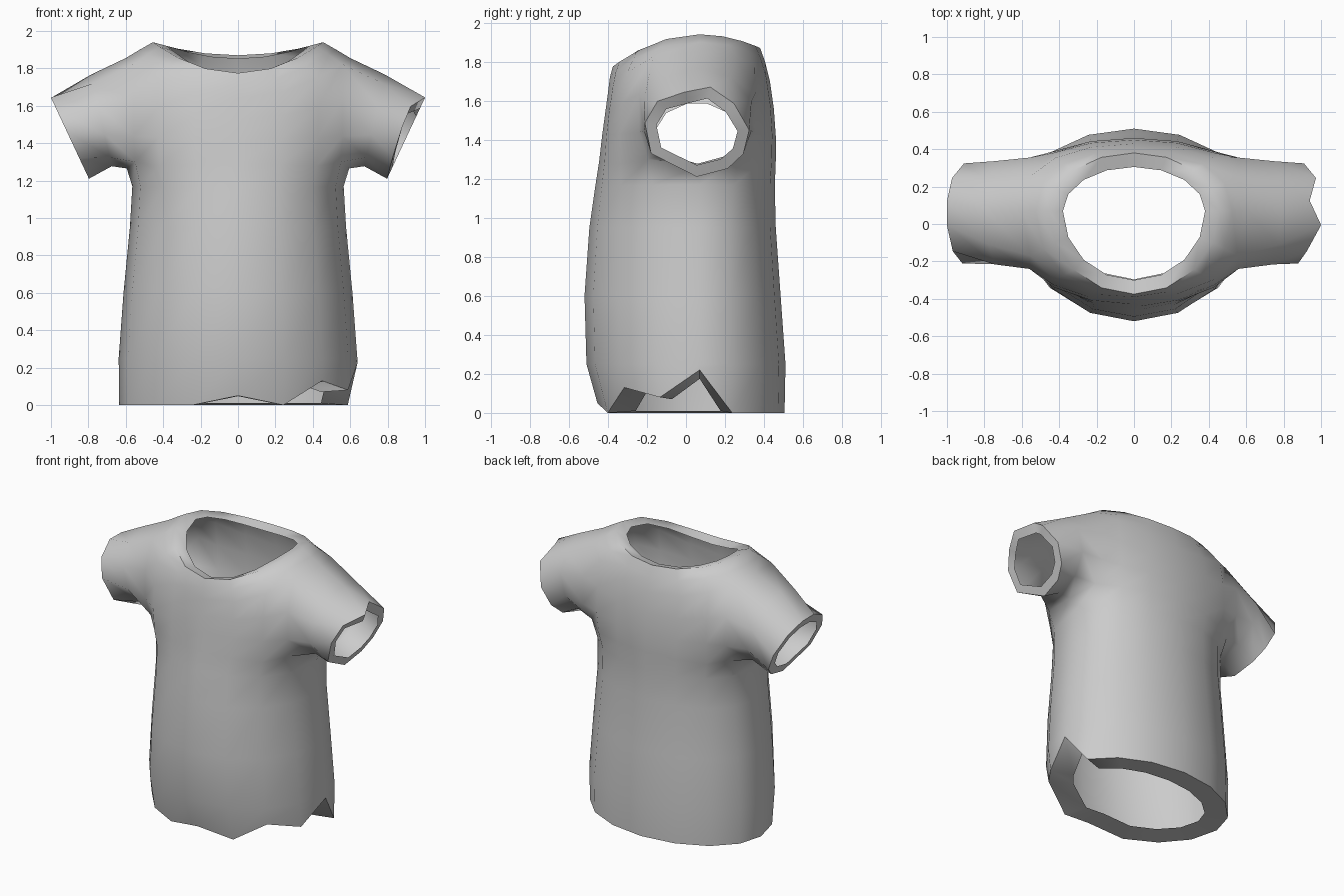
import bpy, math

if "Cube" in bpy.data.objects:
    bpy.data.objects.remove(bpy.data.objects["Cube"])

N = 16          # points around the torso: 0 = right, 4 = back, 8 = left, 12 = front
MID_Y = 0.07    # depth of the side seams

# z front, z side, z back, half width, y front, y back, roundness
RINGS = [
    (0.00, 0.00, 0.00, 0.635, -0.44, 0.505, 1.0),   # hem
    (0.25, 0.25, 0.25, 0.638, -0.51, 0.51, 1.0),
    (0.60, 0.60, 0.60, 0.612, -0.52, 0.485, 1.0),
    (0.95, 0.95, 0.95, 0.578, -0.495, 0.46, 0.95),
    (1.16, 1.17, 1.16, 0.565, -0.465, 0.455, 0.82),
    (1.29, 1.265, 1.29, 0.595, -0.445, 0.46, 0.7),  # armpit
    (1.42, 1.44, 1.42, 0.605, -0.43, 0.46, 0.58),
    (1.53, 1.65, 1.56, 0.605, -0.415, 0.45, 0.58),
    (1.64, 1.855, 1.70, 0.60, -0.40, 0.43, 0.7),    # shoulder
    (1.72, 1.90, 1.80, 0.525, -0.39, 0.405, 0.85),
    (1.775, 1.94, 1.87, 0.455, -0.375, 0.38, 1.0),  # neck
]
LOW, TOP = 5, 8                                       # rows bounding the sleeve holes
HEM_NOTCH = {12: 0.05, 14: 0.13, 15: 0.08, 0: 0.22}   # torn right hem
CUFF_NOTCH = {4: 0.06, 6: 0.045, 7: 0.04, 8: 0.02}    # torn right cuff
ROOT_ANGLES = [-54 + 36 * k for k in range(10)]
CUFF_ANGLES = [-54, -28, 5, 45, 75, 103, 138, 170, 210, 270]

verts, faces = [], []


def add(co):
    verts.append(co)
    return len(verts) - 1


def ring_point(r, i, w=0, dz=0):
    """Point i on torso ring r, set in by w and raised by dz."""
    zf, zs, zb, rx, yf, yb, rnd = RINGS[r]
    a = math.tau * i / N
    c, s = math.cos(a), math.sin(a)
    reach = (yb if s > 0 else yf) - MID_Y
    reach -= math.copysign(w, reach)
    y = MID_Y + reach * abs(s) ** rnd
    z = zs * c * c + (zb if s > 0 else zf) * s * s
    if LOW < r < TOP and i in (1, 7, 9, 15):          # widen the sleeve roots
        y = 0.355 if s > 0 else -0.24
    if r == LOW and i in (1, 7, 9, 15):               # soften the armpit corners
        z = 1.30
    return ((rx - w) * c, y, z + dz)


def hem_point(i, w=0, dz=0, depth=1):
    """Hem point, lifted towards the next ring where the hem is torn."""
    f = HEM_NOTCH.get(i, 0) / 0.25 * depth
    a, b = ring_point(0, i, w, dz), ring_point(1, i, w)
    return tuple(p + (q - p) * f for p, q in zip(a, b))


def sleeve_loop(side, angles, cx, cy, cz, dx, hy, hz, t=0, torn=False):
    """Tilted ten-point loop round the arm, set in by t."""
    loop = []
    for k, deg in enumerate(angles):
        a = math.radians(deg)
        pull = CUFF_NOTCH.get(k, 0) if torn else 0
        x = cx + dx * (1 - t / hz) * math.sin(a) - pull
        loop.append(add((side * x, cy + (hy - t) * math.cos(a),
                         cz + (hz - t) * math.sin(a) + pull * 0.45)))
    return loop


def bridge(a, b, flip=False):
    """Band of quads between two closed loops."""
    n = len(a)
    for k in range(n):
        m = (k + 1) % n
        q = (a[k], a[m], b[m], b[k])
        faces.append(q[::-1] if flip else q)


# torso tube, open where the sleeves join
grid = [[add(ring_point(r, i) if r else hem_point(i)) for i in range(N)]
        for r in range(len(RINGS))]
for r in range(len(RINGS) - 1):
    for i in range(N):
        if LOW <= r < TOP and i in (N - 1, 0, 7, 8):
            continue
        j = (i + 1) % N
        faces.append((grid[r][i], grid[r][j], grid[r + 1][j], grid[r + 1][i]))

# turned-in edges at the hem and neck
bridge(grid[0], [add(hem_point(i, 0.155, 0.01, 0.78)) for i in range(N)], True)
bridge(grid[-1], [add(ring_point(-1, i, 0.075, -0.02)) for i in range(N)])

# sleeves with turned-in cuffs; loops run from back, over the top, to the front
for side, c in ((1, 0), (-1, 8)):
    back, front = (c + side) % N, (c - side) % N
    hole = [grid[r][back] for r in range(LOW, TOP + 1)] + [grid[TOP][c]]
    hole += [grid[r][front] for r in range(TOP, LOW - 1, -1)] + [grid[LOW][c]]
    mid = sleeve_loop(side, ROOT_ANGLES, 0.73, 0.06, 1.522, 0.055, 0.29, 0.245)
    cuff = (0.90, 0.055, 1.43, 0.103, 0.27, 0.22)
    outer = sleeve_loop(side, CUFF_ANGLES, *cuff, torn=side > 0)
    inner = sleeve_loop(side, CUFF_ANGLES, *cuff, t=0.06, torn=side > 0)
    for a, b in ((hole, mid), (mid, outer), (outer, inner)):
        bridge(a, b, side < 0)

mesh = bpy.data.meshes.new("shirt")
mesh.from_pydata(verts, [], faces)
mesh.update()
shirt = bpy.data.objects.new("shirt", mesh)
bpy.context.collection.objects.link(shirt)
cloth = bpy.data.materials.new("grey cloth")
cloth.diffuse_color = (0.6, 0.6, 0.6, 1)
cloth.use_nodes = True
cloth.node_tree.nodes["Principled BSDF"].inputs["Base Color"].default_value = cloth.diffuse_color
mesh.materials.append(cloth)

bpy.context.view_layer.objects.active = shirt
shirt.select_set(True)
bpy.ops.object.shade_smooth_by_angle(angle=math.radians(60))
